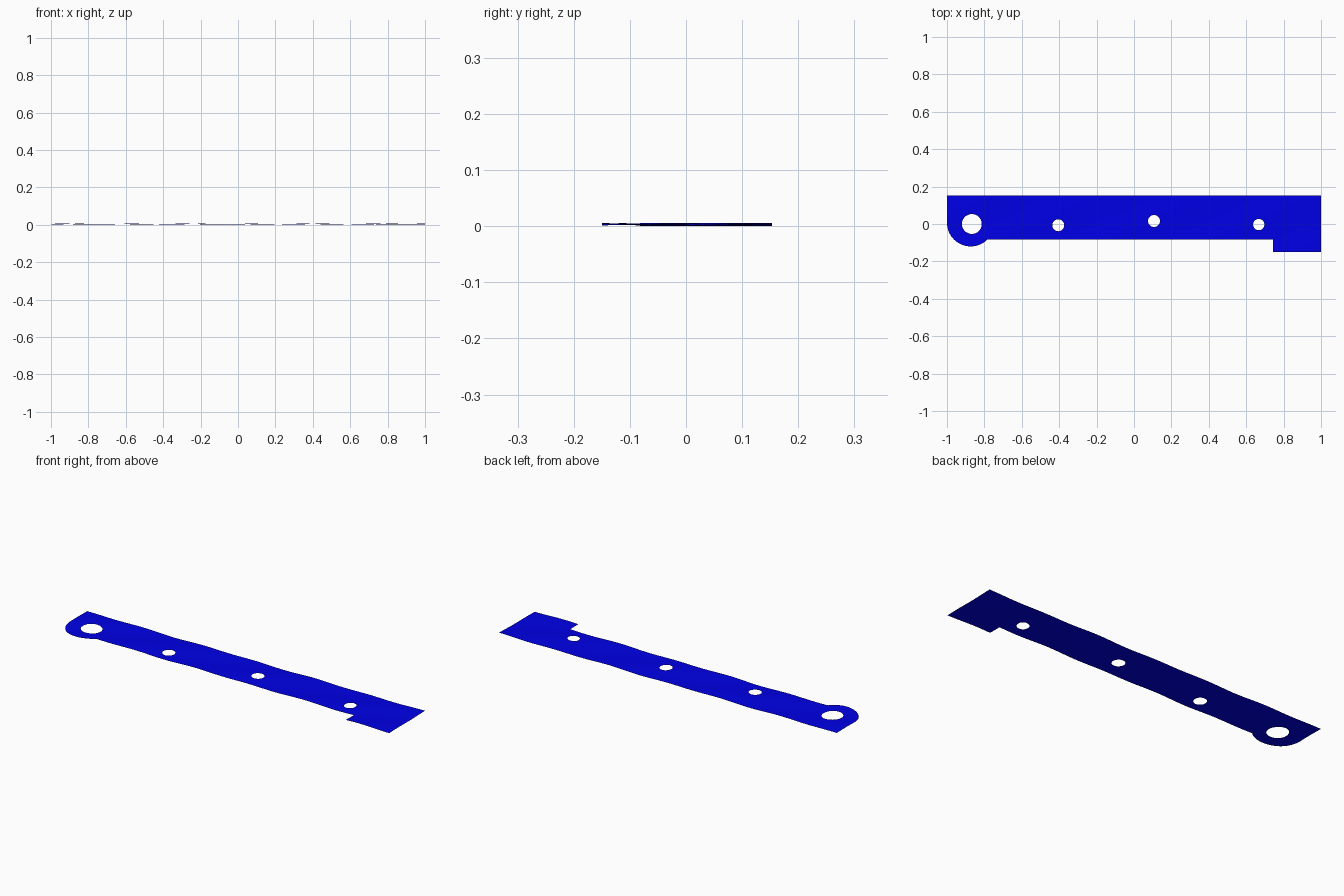
import bpy, bmesh
from math import sin, cos, pi, radians
from mathutils import Vector

if "Cube" in bpy.data.objects:
    bpy.data.objects.remove(bpy.data.objects["Cube"])


def arc(cx, cy, r, a0, a1, n):
    return [(cx + r * cos(radians(a0 + (a1 - a0) * i / n)),
             cy + r * sin(radians(a0 + (a1 - a0) * i / n))) for i in range(n + 1)]


def loop(bm, pts):
    vs = [bm.verts.new((x, y, 0)) for x, y in pts]
    return [bm.edges.new((v, vs[(i + 1) % len(vs)])) for i, v in enumerate(vs)]


# Outline: strip with a rounded lobe on the left and a square tab on the right
outline = [(1, 0.153), (-1, 0.153)] + arc(-0.873, 0.007, 0.127, 180, 315, 24)
outline += [(-0.775, -0.082), (0.743, -0.082), (0.743, -0.15), (1, -0.15)]

# Holes: x, y, radius
holes = [(-0.867, 0, 0.053), (-0.405, -0.007, 0.032),
         (0.107, 0.016, 0.032), (0.667, -0.003, 0.03)]

bm = bmesh.new()
edges = loop(bm, outline)
for x, y, r in holes:
    edges += loop(bm, arc(x, y, r, 0, 360 - 11.25, 31))
bmesh.ops.triangle_fill(bm, edges=edges, use_beauty=True, normal=(0, 0, 1))


# Slice into a grid so the thin sheet can ripple
def cut(co, no):
    bmesh.ops.bisect_plane(bm, geom=bm.verts[:] + bm.edges[:] + bm.faces[:],
                           plane_co=co, plane_no=no, dist=1e-5)


for i in range(1, 50):
    cut((-1 + i * 0.04, 0, 0), (1, 0, 0))
for i in range(1, 7):
    cut((0, -0.15 + i * 0.0433, 0), (0, 1, 0))

# Gentle ripples, lifting slightly at the tab end
for v in bm.verts:
    x, y = v.co.x, v.co.y
    v.co.z = 0.0018 * sin(19 * x + 9 * y) + 0.0012 * sin(11 * x - 24 * y + 1)
low = min(v.co.z for v in bm.verts)
for v in bm.verts:
    v.co.z -= low
bmesh.ops.triangulate(bm, faces=[f for f in bm.faces if len(f.verts) > 4])
for f in bm.faces:
    if f.normal.z < 0:
        f.normal_flip()
    f.smooth = True

mesh = bpy.data.meshes.new("perforated_strip")
bm.to_mesh(mesh)
bm.free()
strip = bpy.data.objects.new("perforated_strip", mesh)
bpy.context.collection.objects.link(strip)

mat = bpy.data.materials.new("blue")
mat.diffuse_color = (0.0, 0.0, 0.8, 1)
mat.use_nodes = True
mat.node_tree.nodes["Principled BSDF"].inputs["Base Color"].default_value = mat.diffuse_color
mesh.materials.append(mat)
